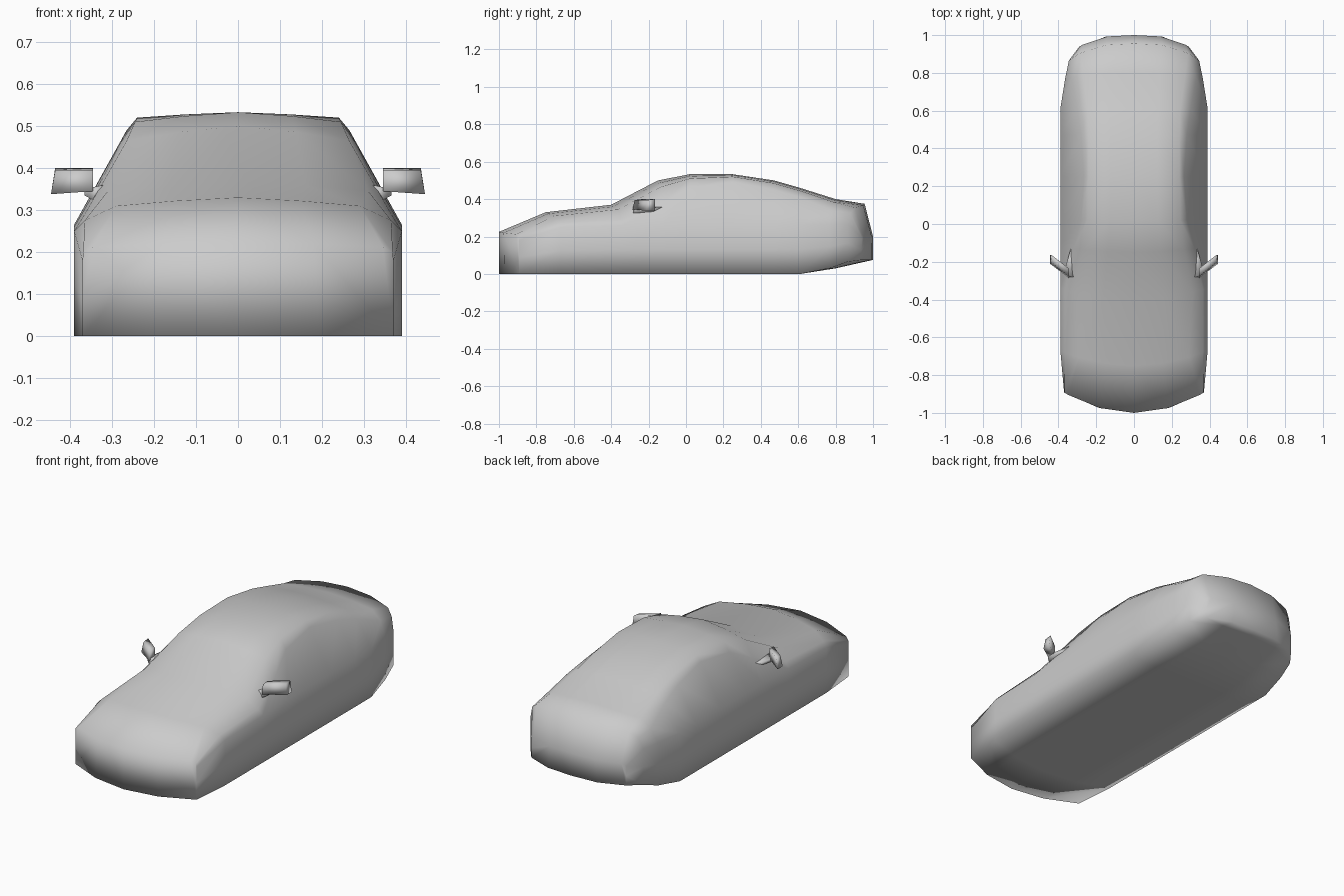
import bpy, bmesh

cube = bpy.data.objects.get("Cube")
if cube:
    bpy.data.objects.remove(cube, do_unlink=True)

# Single paint colour
paint = bpy.data.materials.new("grey_paint")
paint.use_nodes = True
colour = (0.6, 0.6, 0.6, 1)
paint.diffuse_color = colour
paint.node_tree.nodes["Principled BSDF"].inputs["Base Color"].default_value = colour


def finish(name, bm):
    bmesh.ops.remove_doubles(bm, verts=bm.verts, dist=0.0005)
    bmesh.ops.recalc_face_normals(bm, faces=bm.faces)
    mesh = bpy.data.meshes.new(name)
    bm.to_mesh(mesh)
    bm.free()
    mesh.materials.append(paint)
    for p in mesh.polygons:
        p.use_smooth = True
    ob = bpy.data.objects.new(name, mesh)
    bpy.context.collection.objects.link(ob)
    return ob


def mirror_x(ob, clip):
    mod = ob.modifiers.new("mirror", 'MIRROR')
    mod.use_clip = clip
    mod.merge_threshold = 0.001


# Body stations from nose to tail:
# y, bow, half width, floor, belt, glass x, glass z, roof x, roof z, centre z
STATIONS = [
    (-1.0, .12, .37, 0, .18, .368, .20, .345, .212, .225),
    (-.75, .08, .39, 0, .25, .365, .275, .29, .31, .33),
    (-.40, .06, .39, 0, .26, .365, .29, .31, .345, .37),
    (-.15, .03, .39, 0, .265, .32, .38, .265, .465, .50),
    (.02, 0, .39, 0, .265, .28, .46, .245, .51, .533),
    (.25, 0, .39, 0, .265, .265, .49, .24, .52, .533),
    (.47, 0, .39, 0, .265, .28, .45, .24, .485, .50),
    (.61, 0, .39, 0, .265, .30, .41, .245, .445, .46),
    (.80, -.04, .365, .03, .265, .33, .34, .27, .385, .40),
    (.955, -.13, .345, .065, .265, .325, .325, .285, .355, .375),
    (1.0, -.15, .29, .075, .18, .285, .19, .27, .195, .20),
]


def half_ring(y, bow, w, floor, belt, gx, gz, rx, rz, top):
    mid = w * 0.52
    points = [(0, floor), (mid, floor), (w, floor), (w, (floor + belt) / 2),
              (w, belt), (gx, gz), (rx, rz), (mid * rx / w, top - (top - rz) * .4), (0, top)]
    power = 2 if bow > 0 else 3
    return [(x, y + bow * (x / .39) ** power, z) for x, z in points]


# Body shell: loft one half and mirror it
bm = bmesh.new()
rings = [[bm.verts.new(p) for p in half_ring(*s)] for s in STATIONS]
for a, b in zip(rings, rings[1:]):
    for i in range(len(a) - 1):
        bm.faces.new((a[i], a[i + 1], b[i + 1], b[i]))
for r in (rings[0], rings[-1]):
    bm.faces.new((r[0], r[1], r[7], r[8]))
    bm.faces.new((r[1], r[2], r[3], r[6], r[7]))
    bm.faces.new((r[3], r[4], r[5], r[6]))
body = finish("car_body", bm)
mirror_x(body, True)


def hexahedron(bm, inner, outer):
    a = [bm.verts.new(p) for p in inner]
    b = [bm.verts.new(p) for p in outer]
    bm.faces.new(a)
    bm.faces.new(b)
    for i in range(4):
        j = (i + 1) % 4
        bm.faces.new((a[i], a[j], b[j], b[i]))


# Wing mirror housing
bm = bmesh.new()
hexahedron(bm,
           [(.345, -.285, .345), (.345, -.235, .345), (.345, -.235, .40), (.345, -.275, .395)],
           [(.445, -.21, .338), (.445, -.165, .338), (.435, -.165, .40), (.435, -.205, .395)])
mirror_x(finish("wing_mirror", bm), False)

# Mirror stalk tapering back into the door
bm = bmesh.new()
hexahedron(bm,
           [(.32, -.30, .31), (.32, -.08, .33), (.32, -.08, .36), (.32, -.28, .36)],
           [(.365, -.27, .335), (.365, -.235, .335), (.365, -.235, .35), (.365, -.265, .35)])
mirror_x(finish("mirror_stalk", bm), False)
